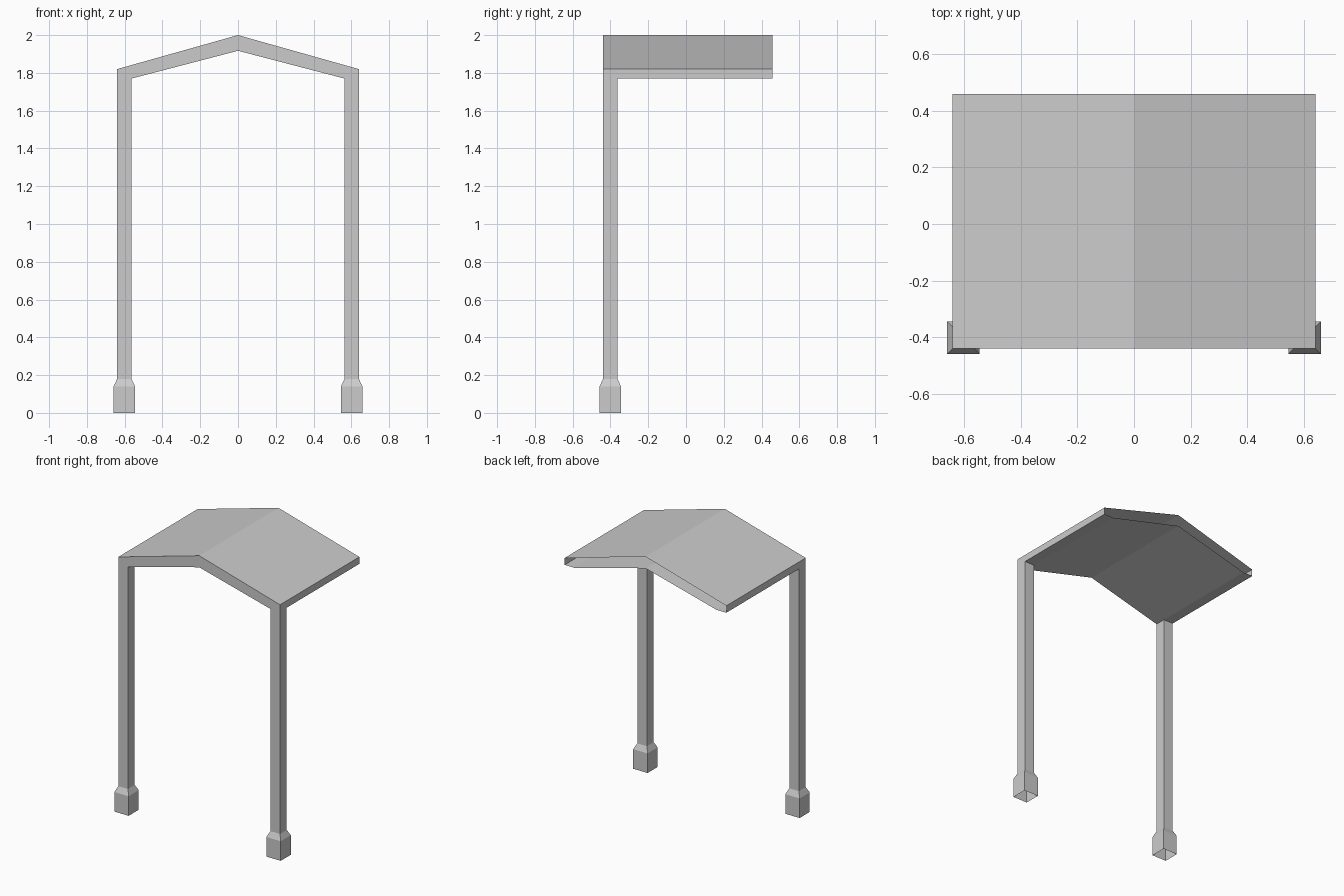
import bpy

cube = bpy.data.objects.get("Cube")
if cube:
    bpy.data.objects.remove(cube, do_unlink=True)

GREY = (0.6, 0.6, 0.6, 1.0)
mat = bpy.data.materials.new("plain_grey")
mat.use_nodes = True
mat.diffuse_color = GREY
mat.node_tree.nodes["Principled BSDF"].inputs["Base Color"].default_value = GREY


def add_object(name, verts, faces):
    mesh = bpy.data.meshes.new(name)
    mesh.from_pydata(verts, [], faces)
    mesh.materials.append(mat)
    obj = bpy.data.objects.new(name, mesh)
    bpy.context.collection.objects.link(obj)
    return obj


def square_tube(name, cx, cy, sections):
    """Open square tube through (half_width, z) sections."""
    corners = [(-1, -1), (1, -1), (1, 1), (-1, 1)]
    verts = [(cx + sx * h, cy + sy * h, z) for h, z in sections for sx, sy in corners]
    faces = []
    for k in range(len(sections) - 1):
        for i in range(4):
            j = (i + 1) % 4
            low, high = 4 * k, 4 * k + 4
            faces.append((low + i, low + j, high + j, high + i))
    return add_object(name, verts, faces)


# Posts and flared feet, open underneath
POST_X, POST_Y = 0.602, -0.401
POST_HALF, FOOT_HALF = 0.038, 0.057
FOOT_TOP, EAVE_LOW = 0.18, 1.77
for side, sign in (("left", 1), ("right", -1)):
    square_tube(side + "_foot", sign * POST_X, POST_Y,
                [(FOOT_HALF, 0), (FOOT_HALF, 0.14), (POST_HALF, FOOT_TOP)])
    square_tube(side + "_post", sign * POST_X, POST_Y,
                [(POST_HALF, FOOT_TOP), (POST_HALF, EAVE_LOW)])

# Gabled roof shell: closed at the front, open at the back
half = [(0.564, EAVE_LOW), (0.64, EAVE_LOW), (0.64, 1.82)]
profile = ([(0, 1.917)] + half + [(0, 2.0)]
           + [(-x, z) for x, z in reversed(half)])
n = len(profile)
FRONT, BACK = -0.439, 0.458
verts = [(x, y, z) for y in (FRONT, BACK) for x, z in profile]
faces = [((i + 1) % n, i, i + n, (i + 1) % n + n) for i in range(n)]
faces.append((0, 1, 2, 3, 4))
faces.append((0, 4, 5, 6, 7))
add_object("canopy_roof", verts, faces)
